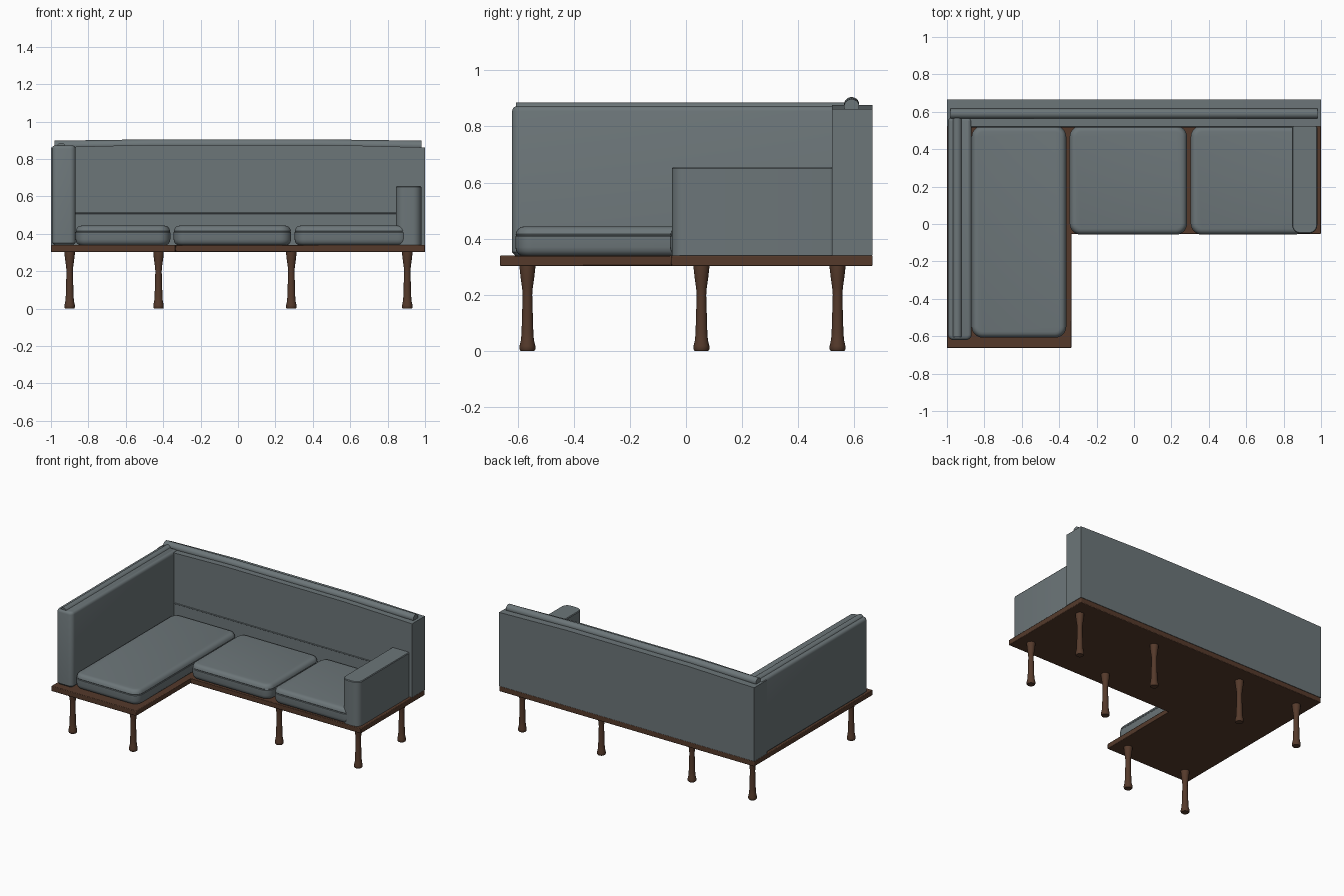
import bpy, bmesh, math
from mathutils import Matrix

if "Cube" in bpy.data.objects:
    bpy.data.objects.remove(bpy.data.objects["Cube"])


def material(name, color):
    m = bpy.data.materials.new(name)
    m.diffuse_color = color
    m.use_nodes = True
    m.node_tree.nodes["Principled BSDF"].inputs["Base Color"].default_value = m.diffuse_color
    return m


FABRIC = material("fabric", (0.15, 0.18, 0.19, 1))
WOOD = material("wood", (0.09, 0.042, 0.024, 1))


def finish(name, bm, mat, angle=35):
    bmesh.ops.recalc_face_normals(bm, faces=bm.faces)
    me = bpy.data.meshes.new(name)
    bm.to_mesh(me)
    bm.free()
    me.materials.append(mat)
    ob = bpy.data.objects.new(name, me)
    bpy.context.collection.objects.link(ob)
    bpy.ops.object.select_all(action='DESELECT')
    ob.select_set(True)
    bpy.context.view_layer.objects.active = ob
    bpy.ops.object.shade_smooth_by_angle(angle=math.radians(angle))
    return ob


def loft(name, rings, mat, angle=35):
    """Skin a stack of closed rings of points and cap both ends."""
    bm = bmesh.new()
    loops = [[bm.verts.new(p) for p in ring] for ring in rings]
    n = len(loops[0])
    for a, b in zip(loops, loops[1:]):
        for i in range(n):
            j = (i + 1) % n
            bm.faces.new((a[i], a[j], b[j], b[i]))
    bm.faces.new(loops[0])
    bm.faces.new(loops[-1])
    return finish(name, bm, mat, angle)


def rounded_block(name, x0, x1, y0, y1, levels, front_r, back_r):
    """Rounded rectangle stacked through (z, inset) levels."""
    def ring(z, d):
        pts = []
        corners = [(x1, y1, -1, -1, back_r, 0), (x0, y1, 1, -1, back_r, 90),
                   (x0, y0, 1, 1, front_r, 180), (x1, y0, -1, 1, front_r, 270)]
        for cx, cy, sx, sy, r, start in corners:
            for k in range(8):
                a = math.radians(start + 90 * k / 7)
                pts.append((cx + sx * r + (r - d) * math.cos(a),
                            cy + sy * r + (r - d) * math.sin(a), z))
        return pts
    return loft(name, [ring(z, d) for z, d in levels], FABRIC)


def prism(name, pts, vec, mat, bevel=0.0):
    bm = bmesh.new()
    f = bm.faces.new([bm.verts.new(p) for p in pts])
    new = bmesh.ops.extrude_face_region(bm, geom=[f])["geom"]
    bmesh.ops.translate(bm, vec=vec, verts=[v for v in new if isinstance(v, bmesh.types.BMVert)])
    ob = finish(name, bm, mat)
    if bevel:
        mod = ob.modifiers.new("soft edge", 'BEVEL')
        mod.width, mod.segments = bevel, 2
    return ob


def tube(name, path, r, axis):
    """Round bar whose rings lie square to the x or y axis."""
    rings = []
    for x, y, z in path:
        ring = []
        for k in range(20):
            a = math.tau * k / 20
            u, w = r * math.cos(a), r * math.sin(a)
            ring.append((x, y + u, z + w) if axis == 'x' else (x + u, y, z + w))
        rings.append(ring)
    return loft(name, rings, FABRIC)


# L-shaped wooden platform
prism("platform", [(-1, -0.663, 0.303), (-0.335, -0.663, 0.303), (-0.335, -0.053, 0.303),
                   (1, -0.053, 0.303), (1, 0.665, 0.303), (-1, 0.665, 0.303)],
      (0, 0, 0.037), WOOD, 0.004)

# Backrest with gently raised middle, top roll and seam
prism("backrest", [(-1, 0.521, 0.34), (1, 0.521, 0.34), (1, 0.521, 0.862), (0.47, 0.521, 0.876),
                   (-0.47, 0.521, 0.876), (-1, 0.521, 0.862)], (0, 0.144, 0), FABRIC)
tube("backrest_roll", [(-0.98, 0.59, 0.871), (-0.47, 0.59, 0.878), (0.45, 0.59, 0.878),
                       (0.98, 0.59, 0.871)], 0.027, 'x')
tube("backrest_seam", [(-0.88, 0.521, 0.51), (0.85, 0.521, 0.51)], 0.004, 'x')

# Tall left arm with its roll
rounded_block("left_arm", -0.995, -0.868, -0.62, 0.57,
              [(0.34, 0.012), (0.352, 0), (0.855, 0), (0.864, 0.003), (0.87, 0.009), (0.873, 0.018)],
              0.03, 0.02)
tube("left_arm_roll", [(-0.945, -0.605, 0.861), (-0.945, 0.567, 0.861)], 0.025, 'y')

# Low right arm
rounded_block("right_arm", 0.845, 0.98, -0.05, 0.525,
              [(0.34, 0), (0.65, 0), (0.655, 0.004)], 0.045, 0.012)

# Seat cushions with rounded edges and a stitched groove
CUSHION = [(0.338, 0.025), (0.345, 0.011), (0.356, 0.003), (0.37, 0), (0.408, 0), (0.412, 0.003),
           (0.416, 0.001), (0.428, 0.005), (0.437, 0.012), (0.442, 0.021), (0.444, 0.032)]
for name, x0, x1, y0 in [("chaise_cushion", -0.868, -0.362, -0.608),
                         ("middle_cushion", -0.344, 0.284, -0.057),
                         ("right_cushion", 0.303, 0.915, -0.057)]:
    rounded_block(name, x0, x1, y0, 0.525, CUSHION, 0.06, 0.06)

# Turned legs
LEG = [(0, 0.024), (0.006, 0.028), (0.018, 0.028), (0.04, 0.023), (0.065, 0.021),
       (0.2, 0.017), (0.225, 0.019), (0.26, 0.024), (0.295, 0.028), (0.305, 0.028)]
SPOTS = [(x, 0.54) for x in (-0.9, -0.425, 0.285, 0.905)]
SPOTS += [(-0.9, -0.565), (-0.425, -0.565), (0.285, 0.055), (0.905, 0.055)]
for i, (lx, ly) in enumerate(SPOTS):
    loft(f"leg_{i + 1}", [[(lx + r * math.cos(math.tau * k / 20), ly + r * math.sin(math.tau * k / 20), z)
                           for k in range(20)] for z, r in LEG], WOOD)
